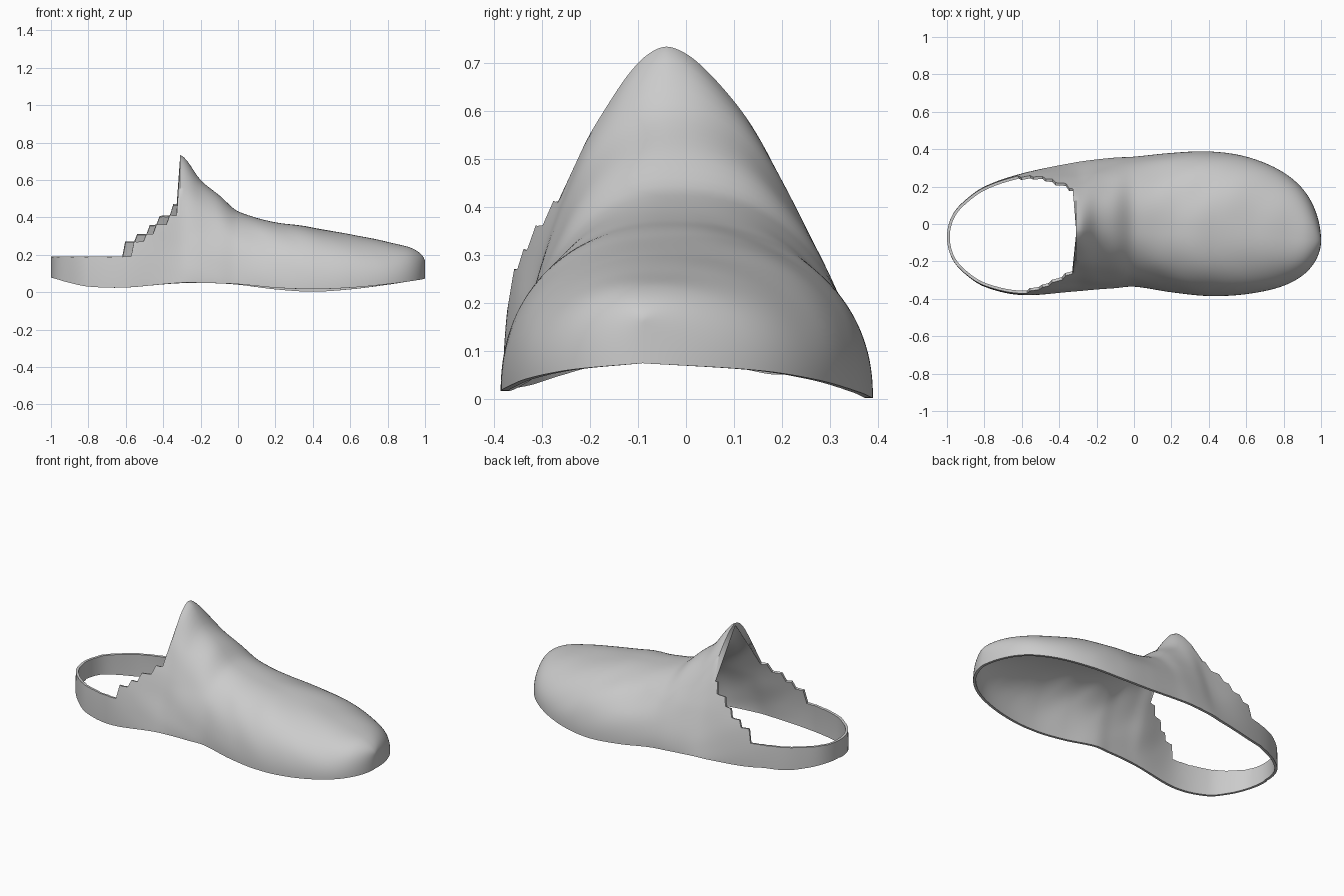
import bpy, bmesh, math
from mathutils import Vector, noise

cube = bpy.data.objects.get("Cube")
if cube:
    bpy.data.objects.remove(cube, do_unlink=True)

# Stations along the shoe:
# x, left edge y, right edge y, hem z, ridge z, crown roundness, side fullness, ridge y
STATIONS = [
    (-1.0, -.07, -.07, .08, .7, 2.3, 2.2, -.07),
    (-.97, .05, -.19, .07, .7, 2.3, 2.2, -.07),
    (-.9, .13, -.27, .05, .7, 2.3, 2.2, -.07),
    (-.8, .2, -.335, .03, .7, 2.2, 2.2, -.06),
    (-.6, .27, -.38, .025, .7, 2, 2, -.06),
    (-.31, .33, -.36, .05, .73, 1.7, 1.2, -.04),
    (-.2, .345, -.35, .05, .6, 2, 1.4, -.03),
    (-.1, .355, -.343, .047, .52, 2.1, 1.6, -.03),
    (0, .36, -.335, .04, .43, 2.2, 1.9, -.04),
    (.2, .38, -.365, .015, .375, 2.2, 2.1, -.04),
    (.4, .388, -.385, .003, .345, 2.3, 2.2, -.04),
    (.6, .36, -.375, .015, .31, 2.3, 2.2, -.04),
    (.8, .275, -.33, .04, .268, 2.3, 2.2, -.06),
    (.93, .15, -.25, .06, .235, 2.2, 2.2, -.08),
    (1.0, -.09, -.09, .075, .16, 2.2, 2.2, -.09),
]
# Stepped collar: each pair is the x where a step begins and its height
STEPS = [(-2, .19), (-.61, .27), (-.54, .31), (-.48, .36), (-.42, .41), (-.36, .47)]
COLLAR_X = -.315
COLUMNS, ROWS = 160, 56

ANGLES = [math.acos(-s[0]) for s in STATIONS]


def station(a):
    """Smoothly interpolated station values at angle a along the shoe."""
    last = len(STATIONS) - 1
    k = max(i for i in range(last) if ANGLES[i] <= a + 1e-9)
    span = ANGLES[k + 1] - ANGLES[k]
    t = (a - ANGLES[k]) / span

    def slope(i, c):
        lo, hi = max(i - 1, 0), min(i + 1, last)
        return (STATIONS[hi][c] - STATIONS[lo][c]) / (ANGLES[hi] - ANGLES[lo])

    values = []
    for c in range(1, len(STATIONS[0])):
        p, q = STATIONS[k][c], STATIONS[k + 1][c]
        m, n = slope(k, c) * span, slope(k + 1, c) * span
        values.append(p + t * m + t * t * (3 * (q - p) - 2 * m - n)
                      + t ** 3 * (2 * (p - q) + m + n))
    return values


def wall(a, side):
    """One column of points from the hem up to the ridge or the collar."""
    x = -math.cos(a)
    left, right, hem, ridge, crown, full, mid = station(a)
    edge = left if side > 0 else right
    # The hem lifts a little at the right forefoot and at the left heel
    if side < 0:
        hem += .015 * max(0, 1 - abs(x - .4) / .5)
    else:
        hem += .03 * max(0, 1 - abs(x + .7) / .35)
    top = math.pi / 2
    if x < COLLAR_X:
        shift = 0 if side > 0 else -.04
        cut = [z for start, z in STEPS if x + shift >= start][-1]
        cut += .004 * noise.noise(Vector((x * 40, side, 0)))
        top = math.asin(min(1, (cut - hem) / (ridge - hem)) ** (full / 2))
    points = []
    for j in range(ROWS + 1):
        t = min(top, math.pi / 2 * j / ROWS)
        y = mid + (edge - mid) * max(0, math.cos(t)) ** (2 / crown)
        z = hem + (ridge - hem) * math.sin(t) ** (2 / full)
        # Gentle fabric wrinkles, fading out at the hem and at both ends
        fade = math.sin(t) * math.sin(a)
        ripple = noise.noise(Vector((x * 6 + z * 4, y * 4, z * 6))) * .009 * fade
        points.append(Vector((x, y + ripple * side * math.cos(t), z + ripple * math.sin(t))))
    return points


# Upper: two walls that meet on the ridge and wrap round the heel and toe
bm = bmesh.new()
for side in (1, -1):
    grid = [[bm.verts.new(p) for p in wall(math.pi * i / COLUMNS, side)]
            for i in range(COLUMNS + 1)]
    for i in range(COLUMNS):
        for j in range(ROWS):
            quad = [grid[i][j], grid[i + 1][j], grid[i + 1][j + 1], grid[i][j + 1]]
            bm.faces.new(quad if side < 0 else quad[::-1])
bmesh.ops.remove_doubles(bm, verts=bm.verts, dist=.0005)
mesh = bpy.data.meshes.new("shoe_upper")
bm.to_mesh(mesh)
bm.free()
upper = bpy.data.objects.new("shoe_upper", mesh)
bpy.context.collection.objects.link(upper)

# Thin shell, thickened inwards
shell = upper.modifiers.new("thickness", "SOLIDIFY")
shell.thickness = .015
shell.offset = -1

# Plain grey material
grey = bpy.data.materials.new("light_grey")
grey.use_nodes = True
colour = (.6, .6, .6, 1)
grey.diffuse_color = colour
grey.node_tree.nodes["Principled BSDF"].inputs["Base Color"].default_value = colour
mesh.materials.append(grey)

bpy.context.view_layer.objects.active = upper
upper.select_set(True)
bpy.ops.object.modifier_apply(modifier=shell.name)
bpy.ops.object.shade_smooth_by_angle(angle=math.radians(40))
